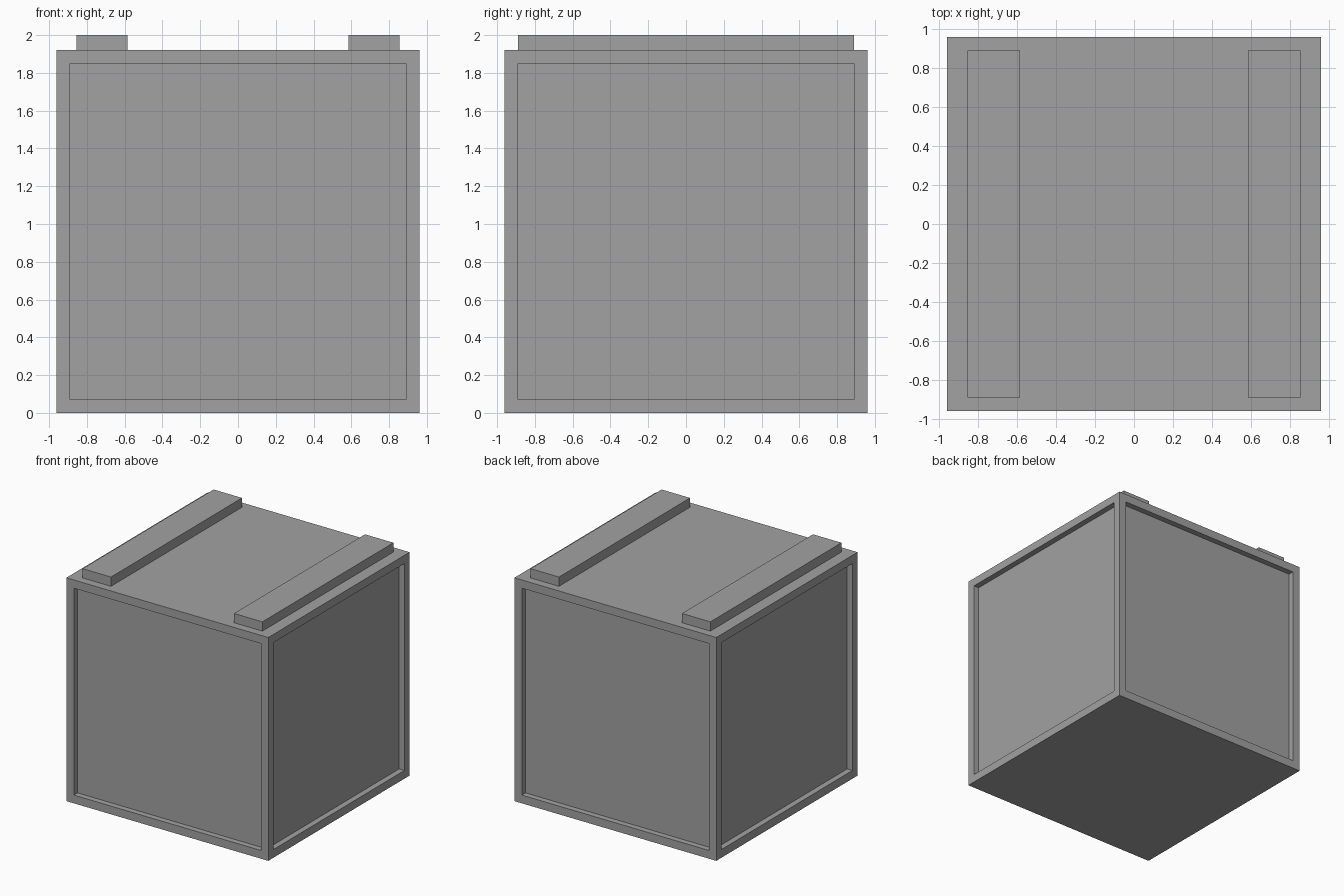
import bpy
import bmesh
from mathutils import Matrix, Vector

cube = bpy.data.objects.get("Cube")
if cube:
    bpy.data.objects.remove(cube, do_unlink=True)

SIDE = 1.92      # crate width, depth and height
RIM = 0.10       # frame width around each side panel
RECESS = 0.05    # panel depth

grey = bpy.data.materials.new("plain grey")
grey.use_nodes = True
colour = (0.36, 0.36, 0.36, 1)
grey.diffuse_color = colour
grey.node_tree.nodes["Principled BSDF"].inputs["Base Color"].default_value = colour


def add_box(name, size, centre, panelled=False):
    bm = bmesh.new()
    bmesh.ops.create_cube(bm, size=1, matrix=Matrix.Translation(centre) @ Matrix.Diagonal((*size, 1)))
    if panelled:
        # Frame the four upright faces, then push the panels inwards
        bm.normal_update()
        sides = [f for f in bm.faces if abs(f.normal.z) < 0.5]
        bmesh.ops.inset_individual(bm, faces=sides, thickness=RIM)
        for panel in sides:
            normal = panel.normal.copy()
            rim_verts = list(panel.verts)
            bottom = bmesh.ops.extrude_discrete_faces(bm, faces=[panel])["faces"][0]
            bmesh.ops.translate(bm, verts=bottom.verts, vec=-normal * RECESS)
        bmesh.ops.recalc_face_normals(bm, faces=bm.faces)
    mesh = bpy.data.meshes.new(name)
    bm.to_mesh(mesh)
    bm.free()
    mesh.materials.append(grey)
    obj = bpy.data.objects.new(name, mesh)
    bpy.context.collection.objects.link(obj)
    return obj


# Crate body with a recessed panel on each side
add_box("crate_body", (SIDE, SIDE, SIDE), Vector((0, 0, SIDE / 2)), panelled=True)

# Two battens across the lid
for name, side in (("left_batten", 1), ("right_batten", -1)):
    add_box(name, (0.27, 1.78, 0.08), Vector((side * 0.72, 0, SIDE + 0.04)))
